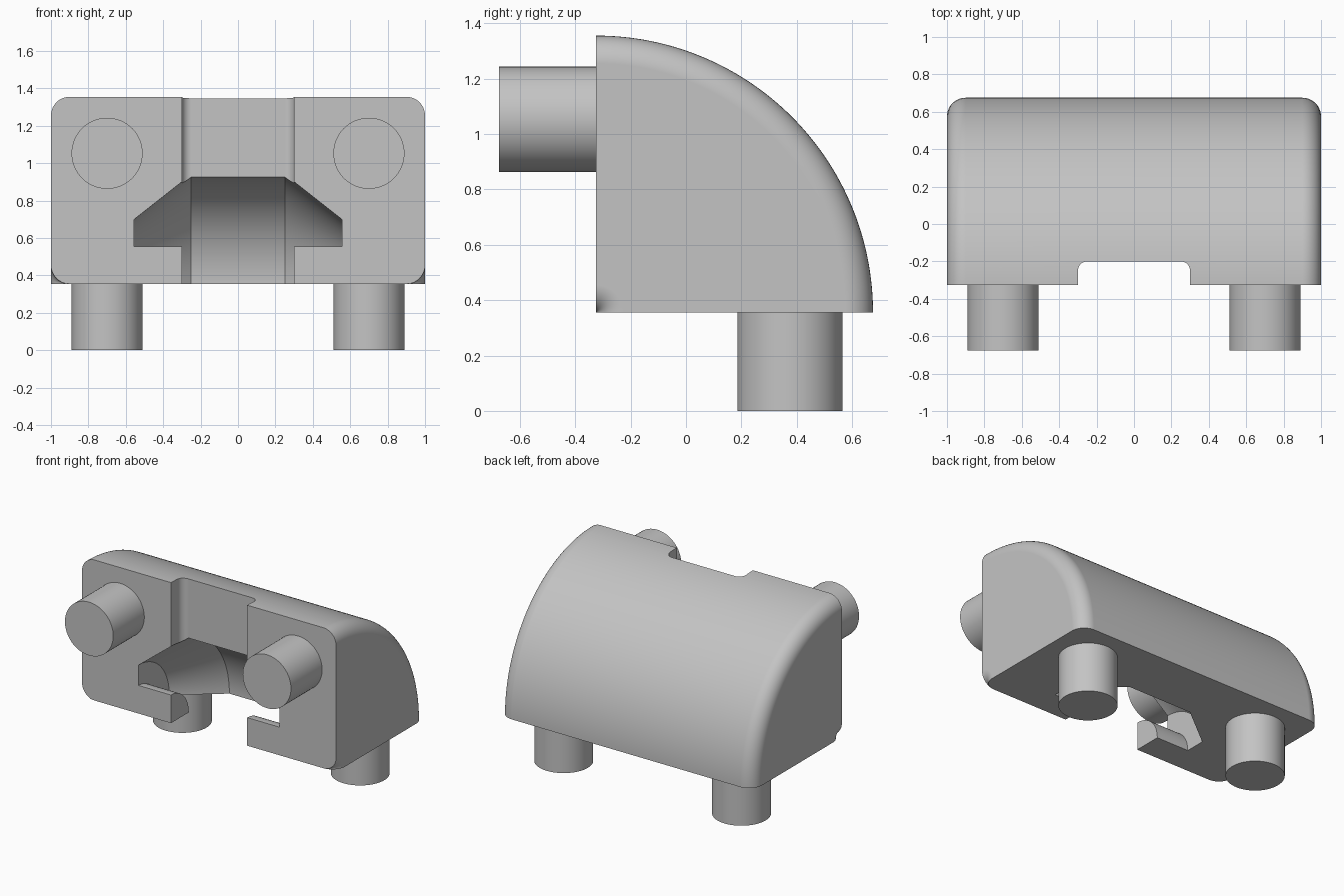
import bpy, bmesh
from math import sin, cos, pi, radians
from mathutils import Matrix, Vector

if "Cube" in bpy.data.objects:
    bpy.data.objects.remove(bpy.data.objects["Cube"], do_unlink=True)

AXIS_Y, AXIS_Z = -0.325, 0.355   # sweep axis along the lower front edge
PEG_R, PEG_LEN = 0.19, 0.35

grey = bpy.data.materials.new("light_grey")
grey.use_nodes = True
grey.diffuse_color = (0.55, 0.55, 0.55, 1)
grey.node_tree.nodes["Principled BSDF"].inputs["Base Color"].default_value = grey.diffuse_color


def make_object(name, bm):
    bmesh.ops.remove_doubles(bm, verts=bm.verts, dist=1e-5)
    bmesh.ops.recalc_face_normals(bm, faces=bm.faces)
    mesh = bpy.data.meshes.new(name)
    bm.to_mesh(mesh)
    bm.free()
    mesh.materials.append(grey)
    obj = bpy.data.objects.new(name, mesh)
    bpy.context.collection.objects.link(obj)
    return obj


def activate(obj):
    bpy.ops.object.select_all(action="DESELECT")
    obj.select_set(True)
    bpy.context.view_layer.objects.active = obj


def arc(cx, cy, r, start, end, steps=10):
    angles = [radians(start + (end - start) * i / steps) for i in range(steps + 1)]
    return [(cx + r * cos(a), cy + r * sin(a)) for a in angles]


def sweep(name, profile, start, angle, steps):
    """Turn an (x, radius) profile about the sweep axis, capping partial turns."""
    bm = bmesh.new()
    rows = []
    for i in range(steps + 1):
        a = start + angle * i / steps
        rows.append([bm.verts.new((x, AXIS_Y + r * sin(a), AXIS_Z + r * cos(a)))
                     for x, r in profile])
    for a, b in zip(rows, rows[1:]):
        for j in range(len(profile) - 1):
            bm.faces.new((a[j], a[j + 1], b[j + 1], b[j]))
    if angle < 2 * pi:
        bm.faces.new(rows[0])
        bm.faces.new(rows[-1])
    return make_object(name, bm)


def cut(target, cutter):
    cutter.hide_render = True
    mod = target.modifiers.new("cut", "BOOLEAN")
    mod.operation, mod.solver, mod.object = "DIFFERENCE", "EXACT", cutter
    activate(target)
    bpy.ops.object.modifier_apply(modifier=mod.name)
    bpy.data.objects.remove(cutter, do_unlink=True)


# Quarter-round body with rounded rims and small dished front corners
half = arc(-0.9, 0.1, 0.1, 270, 180) + arc(-0.9, 0.9, 0.1, 180, 90)
body = sweep("quarter_round_body", half + [(-x, r) for x, r in reversed(half)],
             0, pi / 2, 64)

# Turned cavity, leaving a quarter-round lip on each side
side = [(-0.3, 0), (-0.3, 0.2), (-0.555, 0.2), (-0.555, 0.345), (-0.25, 0.585)]
cut(body, sweep("cavity_cutter", side + [(-x, r) for x, r in reversed(side)],
                0.01, 2 * pi, 192))

# Shallow upright slot with rounded inner corners
outline = [(-0.3, -0.5)] + arc(-0.25, -0.25, 0.05, 180, 90)
outline += [(-x, y) for x, y in reversed(outline)]
bm = bmesh.new()
base = bm.faces.new([bm.verts.new((x, y, 0.75)) for x, y in outline])
top = bmesh.ops.extrude_face_region(bm, geom=[base])["geom"]
bmesh.ops.translate(bm, vec=(0, 0, 0.8),
                    verts=[g for g in top if isinstance(g, bmesh.types.BMVert)])
cut(body, make_object("slot_cutter", bm))

activate(body)
bpy.ops.object.shade_smooth_by_angle(angle=radians(30))
normals = body.modifiers.new("flat_face_normals", "WEIGHTED_NORMAL")
normals.keep_sharp = True


# Connector pegs on the front and underside
def peg(name, centre, rotation):
    bm = bmesh.new()
    bmesh.ops.create_cone(bm, cap_ends=True, segments=64, radius1=PEG_R, radius2=PEG_R,
                          depth=PEG_LEN,
                          matrix=Matrix.Translation(Vector(centre)) @ rotation)
    obj = make_object(name, bm)
    activate(obj)
    bpy.ops.object.shade_smooth_by_angle(angle=radians(30))


for label, sx in (("left", 1), ("right", -1)):
    peg("front_peg_" + label, (0.7 * sx, AXIS_Y - PEG_LEN / 2, 1.053),
        Matrix.Rotation(pi / 2, 4, "X"))
    peg("bottom_peg_" + label, (0.7 * sx, 0.375, AXIS_Z - PEG_LEN / 2 - 0.0025),
        Matrix.Scale(1.014, 4, (0, 0, 1)))
